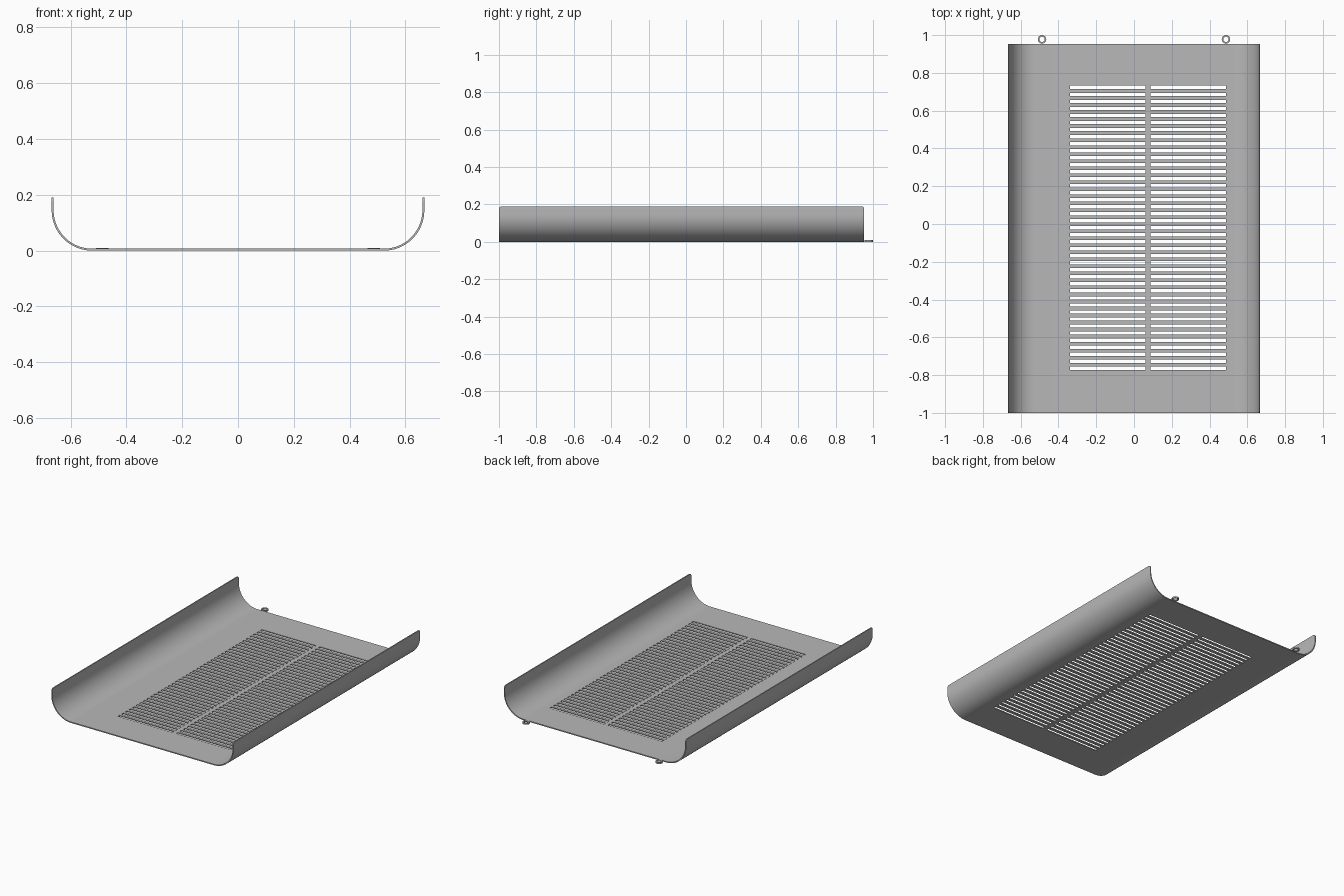
import bpy, bmesh
from math import sin, cos, pi, radians, sqrt
from mathutils import Vector

cube = bpy.data.objects.get("Cube")
if cube:
    bpy.data.objects.remove(cube, do_unlink=True)

metal = bpy.data.materials.new("grey_metal")
metal.use_nodes = True
metal.diffuse_color = (0.48, 0.48, 0.48, 1)
metal.node_tree.nodes["Principled BSDF"].inputs["Base Color"].default_value = (0.48, 0.48, 0.48, 1)

HALF_W, FRONT, BACK = 0.668, -1.0, 0.953
BEND, HEIGHT, THICK, CORNER = 0.145, 0.19, 0.007, 0.015
SLOT_X = [(-0.338, 0.061), (0.088, 0.486)]
SLOTS, PITCH, SLOT_H, SLOT_TOP = 41, 0.03715, 0.018, 0.723


def finish(name, bm):
    mesh = bpy.data.meshes.new(name)
    bm.to_mesh(mesh)
    bm.free()
    mesh.materials.append(metal)
    obj = bpy.data.objects.new(name, mesh)
    bpy.context.collection.objects.link(obj)
    bpy.ops.object.select_all(action="DESELECT")
    obj.select_set(True)
    bpy.context.view_layer.objects.active = obj
    return obj


# Cross-section: wall, bend, flat floor split at the slot ends, bend, wall
bend = [(-HALF_W + BEND - BEND * cos(a), BEND - BEND * sin(a))
        for a in (i * pi / 40 for i in range(21))]
left = [(-HALF_W, HEIGHT), (-HALF_W, HEIGHT - CORNER)] + bend
floor = [(x, 0) for pair in SLOT_X for x in pair]
profile = left + floor + [(-x, z) for x, z in reversed(left)]

# Lengthwise stations: rounded wall ends and the edges of every slot
steps = [CORNER * (1 - cos(i * pi / 12)) for i in range(7)]
centres = [SLOT_TOP - i * PITCH for i in range(SLOTS)]
stations = sorted([FRONT + s for s in steps] + [BACK - s for s in steps]
                  + [c + s * SLOT_H / 2 for c in centres for s in (-1, 1)])


def is_slot(x, y):
    return (any(a < x < b for a, b in SLOT_X)
            and any(abs(y - c) < SLOT_H / 2 for c in centres))


# Bent sheet with two columns of open slots
bm = bmesh.new()
grid = []
for i, (x, z) in enumerate(profile):
    column = []
    for y in stations:
        d = min(y - FRONT, BACK - y, CORNER)
        on_rim = i in (0, len(profile) - 1)
        drop = CORNER - sqrt(max(0, CORNER**2 - (CORNER - d)**2)) if on_rim else 0
        column.append(bm.verts.new((x, y, z - drop * 0.98)))
    grid.append(column)
for a, b in zip(grid, grid[1:]):
    for j in range(len(stations) - 1):
        quad = (a[j], a[j + 1], b[j + 1], b[j])
        mid = sum((v.co for v in quad), Vector()) / 4
        if not is_slot(mid.x, mid.y):
            bm.faces.new(quad)
bmesh.ops.delete(bm, geom=[v for v in bm.verts if not v.link_faces], context="VERTS")
panel = finish("slotted_panel", bm)
solid = panel.modifiers.new("thickness", "SOLIDIFY")
solid.thickness = THICK
solid.offset = -1
bpy.ops.object.modifier_apply(modifier=solid.name)
bpy.ops.object.shade_smooth_by_angle(angle=radians(30))


# Flat mounting rings on the back edge
def mounting_ring(name, x, y, outer=0.0225, inner=0.014, height=0.009):
    bm = bmesh.new()
    section = [bm.verts.new((x + r, y, z)) for r, z in
               ((inner, 0), (outer, 0), (outer, height), (inner, height))]
    edges = [bm.edges.new((section[i], section[(i + 1) % 4])) for i in range(4)]
    bmesh.ops.spin(bm, geom=section + edges, cent=(x, y, 0), axis=(0, 0, 1),
                   angle=2 * pi, steps=32)
    bmesh.ops.remove_doubles(bm, verts=bm.verts, dist=0.0001)
    bmesh.ops.recalc_face_normals(bm, faces=bm.faces)
    finish(name, bm)
    bpy.ops.object.shade_smooth_by_angle(angle=radians(30))


for side, sign in (("left", 1), ("right", -1)):
    mounting_ring(side + "_mounting_ring", sign * 0.487, 1 - 0.0225)
